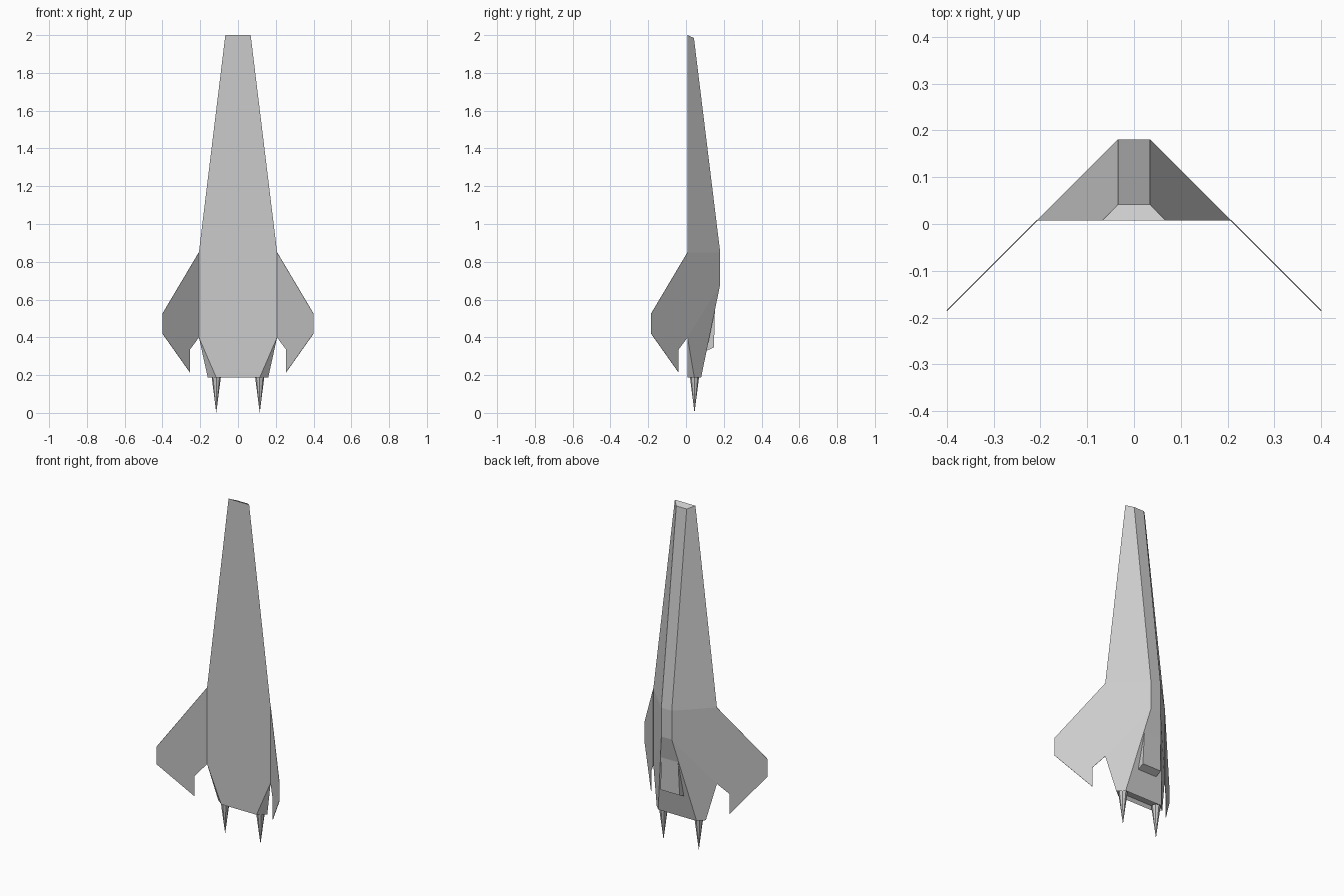
import bpy
import bmesh
from mathutils import Vector

cube = bpy.data.objects.get("Cube")
if cube:
    bpy.data.objects.remove(cube, do_unlink=True)

grey = bpy.data.materials.new("hull grey")
grey.use_nodes = True
colour = (0.6, 0.6, 0.6, 1)
grey.diffuse_color = colour
grey.node_tree.nodes["Principled BSDF"].inputs["Base Color"].default_value = colour


def make_object(name, bm):
    bmesh.ops.recalc_face_normals(bm, faces=bm.faces)
    mesh = bpy.data.meshes.new(name)
    bm.to_mesh(mesh)
    bm.free()
    mesh.materials.append(grey)
    obj = bpy.data.objects.new(name, mesh)
    bpy.context.collection.objects.link(obj)
    return obj


def loft(name, sections):
    """Skin mirrored half sections and cap both ends."""
    bm = bmesh.new()
    rings = []
    for half in sections:
        points = half + [(-x, y, z) for x, y, z in reversed(half)]
        rings.append([bm.verts.new(p) for p in points])
    for a, b in zip(rings, rings[1:]):
        for i in range(len(a)):
            j = (i + 1) % len(a)
            bm.faces.new((a[i], a[j], b[j], b[i]))
    caps = [bm.faces.new(rings[0]), bm.faces.new(rings[-1])]
    return bm, caps


# Hull: each half section runs front corner, side corner, back ridge
front_y, ridge_x, wide = 0.008, 0.034, 0.207
tip = [(0.067, front_y, 2), (0.067, front_y, 2), (ridge_x, 0.042, 1.985)]
shoulder = [(wide, front_y, 0.85)] * 2 + [(ridge_x, 0.181, 0.85)]
waist = [(wide, front_y, 0.40)] * 2 + [(ridge_x, 0.181, 0.68)]
tail = [(0.115, front_y, 0.187), (0.16, 0.044, 0.187), (0.125, 0.08, 0.187)]
bm, caps = loft("hull", [tip, shoulder, waist, tail])

# Shallow recess in the tail
bmesh.ops.recalc_face_normals(bm, faces=bm.faces)
bmesh.ops.inset_region(bm, faces=[caps[1]], thickness=0.01, use_even_offset=True)
for v in caps[1].verts:
    v.co.z += 0.02
bmesh.ops.remove_doubles(bm, verts=bm.verts, dist=0.0001)
make_object("hull", bm)

# Wedge-shaped housing on the back ridge
bm, caps = loft("back_housing", [
    [(0.055, 0.14, 0.557), (0.055, 0.153, 0.557)],
    [(0.062, 0.10, 0.325), (0.062, 0.148, 0.347)],
])
make_object("back_housing", bm)

# Swept fins continuing the sloping hull sides
outline = [(wide, 0.85), (0.40, 0.525), (0.40, 0.42),
           (0.255, 0.215), (0.255, 0.335), (wide, 0.40)]
for side, label in ((1, "left"), (-1, "right")):
    bm = bmesh.new()
    bm.faces.new([bm.verts.new((side * x, wide + front_y - x, z)) for x, z in outline])
    fin = make_object(label + "_fin", bm)
    thick = fin.modifiers.new("thickness", "SOLIDIFY")
    thick.thickness = 0.002
    thick.offset = 0

    # Tail spikes pointing down
    bm = bmesh.new()
    bmesh.ops.create_cone(bm, cap_ends=True, segments=8, radius1=0,
                          radius2=0.025, depth=0.195)
    bmesh.ops.remove_doubles(bm, verts=bm.verts, dist=0.0001)
    bmesh.ops.translate(bm, verts=bm.verts, vec=Vector((side * 0.115, 0.045, 0.0975)))
    make_object(label + "_tail_spike", bm)
